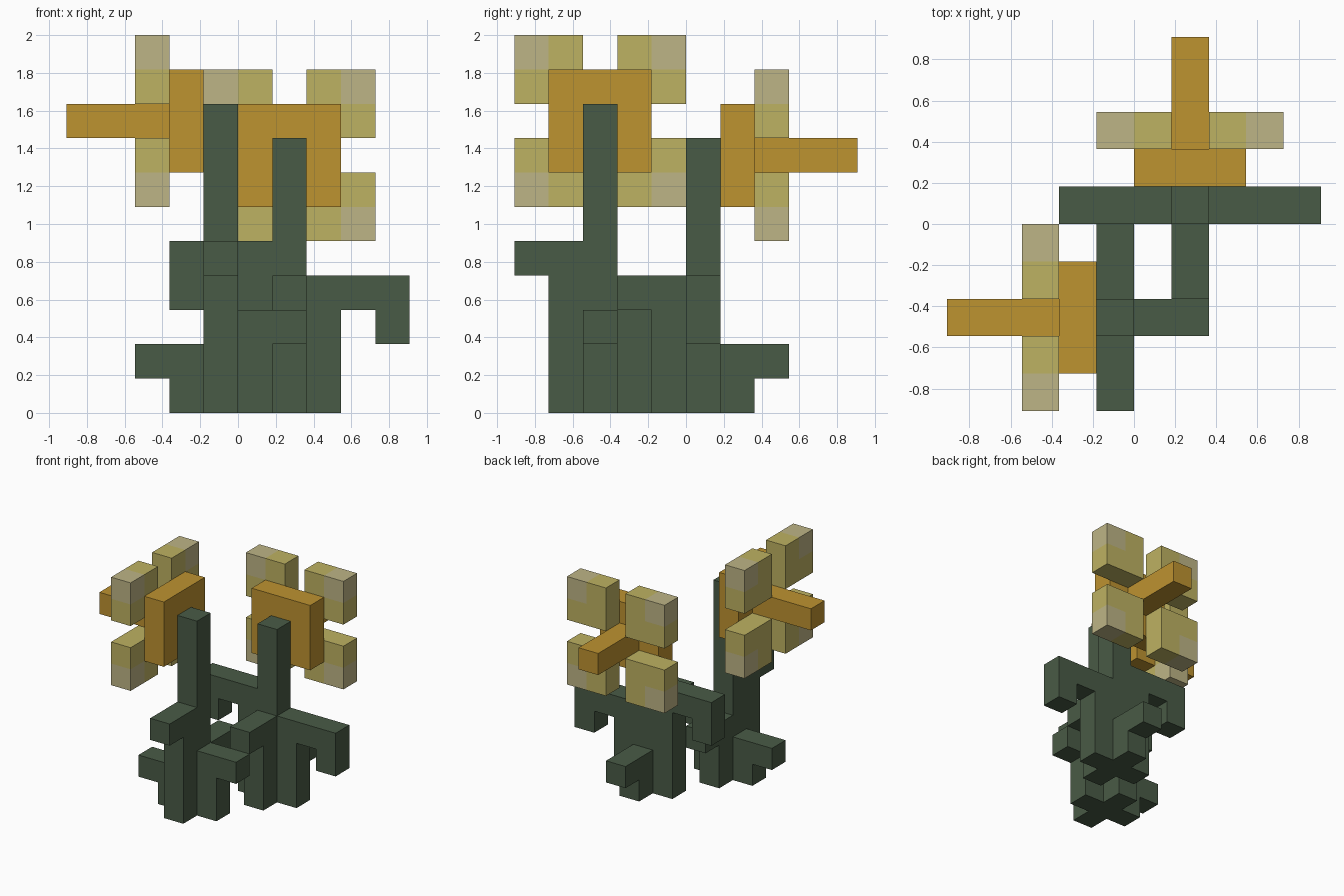
import bpy, bmesh, math
from mathutils import Matrix, Vector

U = 2 / 11  # edge of one block

cube = bpy.data.objects.get("Cube")
if cube:
    bpy.data.objects.remove(cube, do_unlink=True)


def material(name, rgb):
    lin = [((c / 255 + 0.055) / 1.055) ** 2.4 for c in rgb]
    m = bpy.data.materials.new(name)
    m.use_nodes = True
    m.diffuse_color = (*lin, 1)
    bsdf = m.node_tree.nodes["Principled BSDF"]
    bsdf.inputs["Base Color"].default_value = (*lin, 1)
    bsdf.inputs["Roughness"].default_value = 0.9
    return m


GREEN = material("stem_green", (73, 91, 70))
ORANGE = material("cup_orange", (190, 147, 48))
YELLOW = material("petal_yellow", (190, 178, 98))
TAN = material("petal_tip_tan", (190, 181, 134))


def finish(bm, name, frame, *mats):
    """Place a part built in block units and link it to the scene."""
    bm.transform(Matrix.Scale(U, 4) @ frame)
    bmesh.ops.recalc_face_normals(bm, faces=bm.faces)
    mesh = bpy.data.meshes.new(name)
    bm.to_mesh(mesh)
    bm.free()
    for m in mats:
        mesh.materials.append(m)
    bpy.context.collection.objects.link(bpy.data.objects.new(name, mesh))


def block(centre, size):
    bm = bmesh.new()
    bmesh.ops.create_cube(bm, size=1, matrix=Matrix.Translation(centre) @ Matrix.Diagonal((*size, 1)))
    return bm


def facing(centre, angle):
    return Matrix.Translation(centre) @ Matrix.Rotation(math.radians(angle), 4, "Z")


def leaf(name, stem, angle, top, reach=2, drop=0):
    """Upright foot beside the stem with an arm reaching out, and an optional drooping tip."""
    profile = [(0, 0), (1, 0), (1, top - 1)]
    if drop:
        profile += [(reach - 1, top - 1), (reach - 1, top - 1 - drop)]
    profile += [(reach, top - 1 - drop), (reach, top), (0, top)]
    bm = bmesh.new()
    face = bm.faces.new([bm.verts.new((r + 0.5, -0.5, z)) for r, z in profile])
    side = bmesh.ops.extrude_face_region(bm, geom=[face])
    verts = [g for g in side["geom"] if isinstance(g, bmesh.types.BMVert)]
    bmesh.ops.translate(bm, verts=verts, vec=(0, 1, 0))
    finish(bm, name, facing((*stem, 0), angle), GREEN)


def petal(name, frame, side, up):
    """Two by two block plate whose outermost corner block is paler."""
    centre = Vector((1, side * 1.5, up * 1.5))
    bm = block(centre, (1, 2, 2))
    for normal in ((0, 1, 0), (0, 0, 1)):
        bmesh.ops.bisect_plane(bm, geom=bm.verts[:] + bm.edges[:] + bm.faces[:],
                               plane_co=centre, plane_no=normal)
    for f in bm.faces:
        off = f.calc_center_median() - centre
        f.material_index = int(off.y * side > 0 and off.z * up > 0)
    finish(bm, name, frame, YELLOW, TAN)


def flower(name, stem, height, angle):
    """Stem with a side-facing cup, a long trumpet and four petals."""
    finish(block((0, 0, height / 2), (1, 1, height)), name + "_stem",
           Matrix.Translation((*stem, 0)), GREEN)
    head = facing((*stem, height - 0.5), angle) @ Matrix.Translation((1, 0, 0))
    finish(block((0, 0, 0), (1, 3, 3)), name + "_cup", head, ORANGE)
    finish(block((2, 0, 0), (3, 1, 1)), name + "_trumpet", head, ORANGE)
    for side, s_name in ((-1, "a"), (1, "b")):
        for up, u_name in ((-1, "lower"), (1, "upper")):
            petal(f"{name}_{u_name}_petal_{s_name}", head, side, up)


# Tall flower facing right
TALL = (-0.5, -2.5)
flower("tall", TALL, 9, 180)
leaf("tall_front_leaf", TALL, -90, 5)
leaf("tall_left_leaf", TALL, 0, 3)
leaf("tall_back_leaf", TALL, 90, 3)
leaf("tall_right_leaf", TALL, 180, 2)

# Short flower facing back
SHORT = (1.5, 0.5)
flower("short", SHORT, 8, 90)
leaf("short_front_leaf", SHORT, -90, 4)
leaf("short_back_leaf", SHORT, 90, 2)
leaf("short_left_leaf", SHORT, 0, 4, reach=3, drop=1)
leaf("short_right_leaf", SHORT, 180, 5, reach=3, drop=1)
